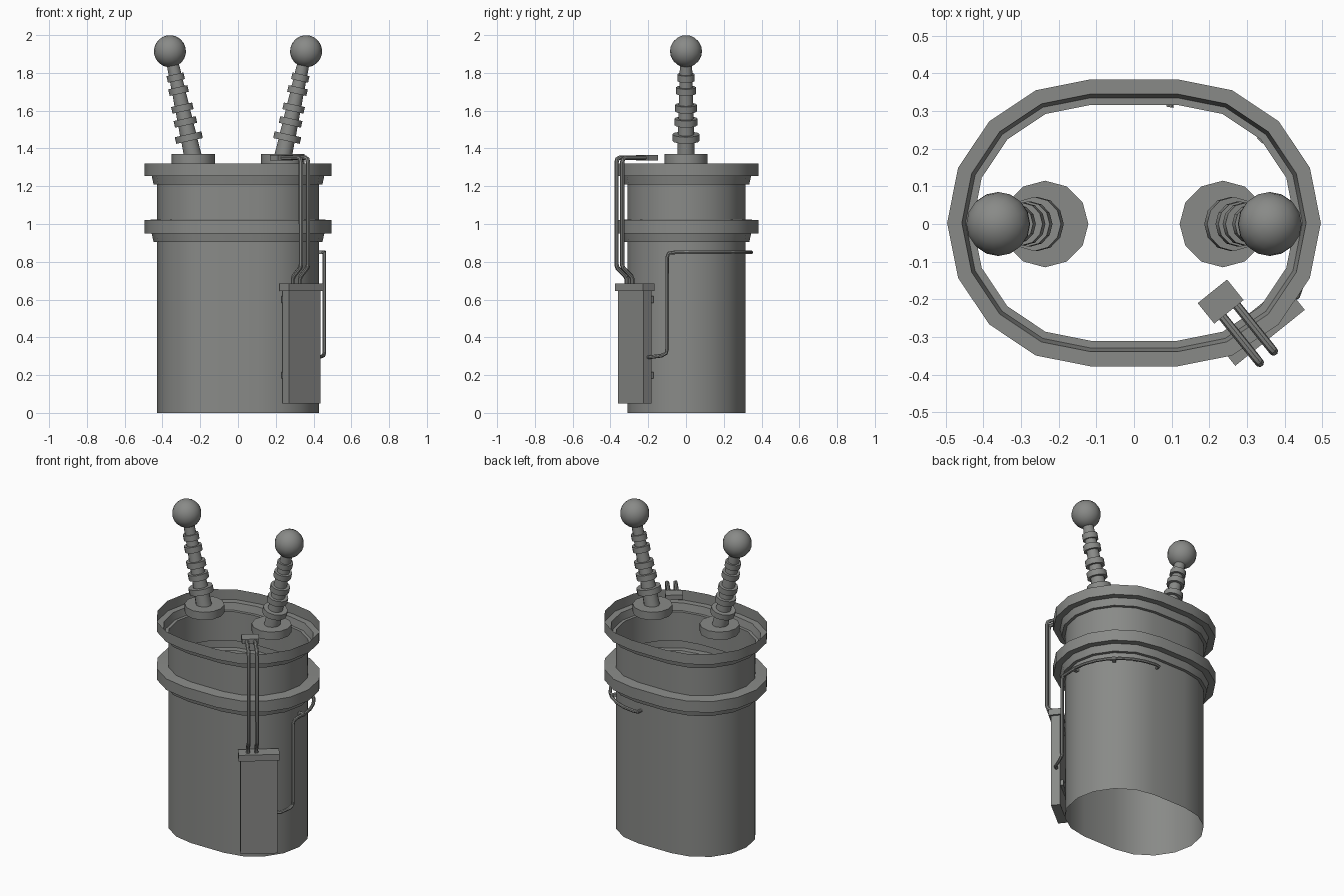
import bpy, bmesh, math
from mathutils import Vector, Matrix

cube = bpy.data.objects.get("Cube")
if cube:
    bpy.data.objects.remove(cube, do_unlink=True)

grey = bpy.data.materials.new("painted_grey")
grey.use_nodes = True
COLOUR = (0.25, 0.255, 0.245, 1)
grey.diffuse_color = COLOUR
grey.node_tree.nodes["Principled BSDF"].inputs["Base Color"].default_value = COLOUR


def finish(name, bm, matrix=Matrix(), smooth=True):
    """Turn a bmesh into a named object with the shared material."""
    mesh = bpy.data.meshes.new(name)
    bmesh.ops.recalc_face_normals(bm, faces=bm.faces)
    bm.to_mesh(mesh)
    bm.free()
    mesh.materials.append(grey)
    obj = bpy.data.objects.new(name, mesh)
    obj.matrix_world = matrix
    bpy.context.collection.objects.link(obj)
    if smooth:
        bpy.ops.object.select_all(action="DESELECT")
        obj.select_set(True)
        bpy.context.view_layer.objects.active = obj
        bpy.ops.object.shade_smooth_by_angle(angle=math.radians(32))
    return obj


def loft(name, loops, cap=False, matrix=Matrix()):
    """Skin a stack of closed loops that have equal point counts."""
    bm = bmesh.new()
    rings = [[bm.verts.new(p) for p in loop] for loop in loops]
    n = len(rings[0])
    for a, b in zip(rings, rings[1:]):
        for i in range(n):
            j = (i + 1) % n
            bm.faces.new((a[i], a[j], b[j], b[i]))
    if cap:
        bm.faces.new(rings[0])
        bm.faces.new(rings[-1])
    return finish(name, bm, matrix)


def circle(r, z, n=12):
    return [(r * math.cos(math.tau * i / n), r * math.sin(math.tau * i / n), z) for i in range(n)]


def stadium(r, z, half=0.115, steps=8):
    pts = []
    for side in (1, -1):
        for i in range(steps + 1):
            a = math.pi * i / steps - math.pi / 2
            pts.append((side * (half + r * math.cos(a)), side * r * math.sin(a) + 0.003, z))
    return pts


def box(name, centre, size, angle):
    bm = bmesh.new()
    bmesh.ops.create_cube(bm, size=1, matrix=Matrix.Diagonal((*size, 1)))
    return finish(name, bm, Matrix.Translation(centre) @ Matrix.Rotation(angle, 4, "Z"), False)


def pipe(name, points, radius, n=8):
    """Sweep a round section along a path of points."""
    pts = [Vector(p) for p in points]
    loops = []
    for i, p in enumerate(pts):
        before = (p - pts[i - 1]).normalized() if i else None
        after = (pts[i + 1] - p).normalized() if i < len(pts) - 1 else None
        t = ((before or after) + (after or before)).normalized()
        if i == 0:
            u = t.orthogonal().normalized()
        else:
            u = (u - t * u.dot(t)).normalized()
        v = t.cross(u)
        loops.append([p + radius * (u * math.cos(math.tau * k / n) + v * math.sin(math.tau * k / n))
                      for k in range(n)])
    return loft(name, loops, cap=True)


# Open tank: sheet walls with two stepped flanges
R, STEP, LIP, RIM = 0.313, 0.332, 0.342, 0.381
lower = [(R, 0), (R, 0.905), (STEP, 0.905), (LIP, 0.95), (RIM, 0.95), (RIM, 1.02), (R, 1.025)]
upper = [(R, 1.025), (R, 1.21), (STEP, 1.21), (LIP, 1.255), (RIM, 1.255), (RIM, 1.32)]
loft("lower_tank", [stadium(r, z) for r, z in lower])
loft("upper_tank", [stadium(r, z) for r, z in upper])

# Pair of leaning ribbed insulators with ball terminals
TILT = 0.215
ribs = [(0.115, 0.072), (0.2, 0.06), (0.275, 0.057), (0.37, 0.052), (0.44, 0.046)]
profile = [(0.047, 0)]
for h, r in ribs:
    core = 0.047 - 0.03 * h
    profile += [(core, h - 0.018), (r, h - 0.018), (r, h + 0.018), (core, h + 0.018)]
profile.append((0.031, 0.54))
for side, label in ((1, "left"), (-1, "right")):
    foot = Matrix.Translation((side * 0.236, 0, 1.345))
    lean = foot @ Matrix.Rotation(side * TILT, 4, "Y")
    loft(f"{label}_insulator_base", [circle(0.115, z) for z in (-0.025, 0.025)], True, foot)
    loft(f"{label}_insulator", [circle(r, z) for r, z in profile], True, lean)
    bm = bmesh.new()
    bmesh.ops.create_uvsphere(bm, u_segments=16, v_segments=10, radius=0.085)
    finish(f"{label}_ball_terminal", bm, lean @ Matrix.Translation((0, 0, 0.583)))

# Control cabinet set against the rounded front left of the tank
ANGLE = math.radians(38.8)
along = Vector((math.cos(ANGLE), math.sin(ANGLE), 0))
out = Vector((math.sin(ANGLE), -math.cos(ANGLE), 0))
cabinet = Vector((0.336, -0.271, 0))
box("cabinet", cabinet + Vector((0, 0, 0.35)), (0.213, 0.054, 0.6), ANGLE)
box("cabinet_lid", cabinet + Vector((0, 0, 0.665)), (0.237, 0.08, 0.04), ANGLE)
for z in (0.2, 0.6):
    box("cabinet_strap", cabinet - out * 0.035 + Vector((0, 0, z)), (0.2, 0.02, 0.035), ANGLE)

# Terminal block above the rim, with two conduits down to the cabinet
block = Vector((0.23, -0.206, 1.35))
box("terminal_block", block, (0.1, 0.07, 0.03), ANGLE)
for s in (-0.024, 0.024):
    top = Vector((0.352, -0.353, 0)) + along * s
    route = [(-0.19, 1.35), (-0.02, 1.35), (-0.006, 1.344), (0, 1.325), (0, 0.785),
             (-0.006, 0.768), (-0.06, 0.725), (-0.068, 0.71), (-0.068, 0.67)]
    pipe("conduit", [top + out * d + Vector((0, 0, z)) for d, z in route], 0.012)

# Side pipe rising from the cabinet and wrapping round to the back
path = [(0.405, -0.205, 0.295), (0.432, -0.19, 0.295), (0.452, -0.13, 0.303),
        (0.457, -0.105, 0.315), (0.457, -0.1, 0.34), (0.457, -0.1, 0.825), (0.457, -0.092, 0.845)]
for i in range(9):
    a = math.radians(-10 + 12.2 * i)
    path.append((0.115 + 0.342 * math.cos(a), 0.342 * math.sin(a) + 0.003, 0.85))
path += [(0.1, 0.342, 0.85), (0.095, 0.31, 0.85)]
pipe("side_pipe", path, 0.01)

# Clips holding the side pipe to the wall
for a in (0, 45):
    d = Vector((math.cos(math.radians(a)), math.sin(math.radians(a)), 0))
    box("pipe_clip", Vector((0.115, 0.003, 0.85)) + d * 0.328, (0.04, 0.02, 0.02), math.radians(a))
